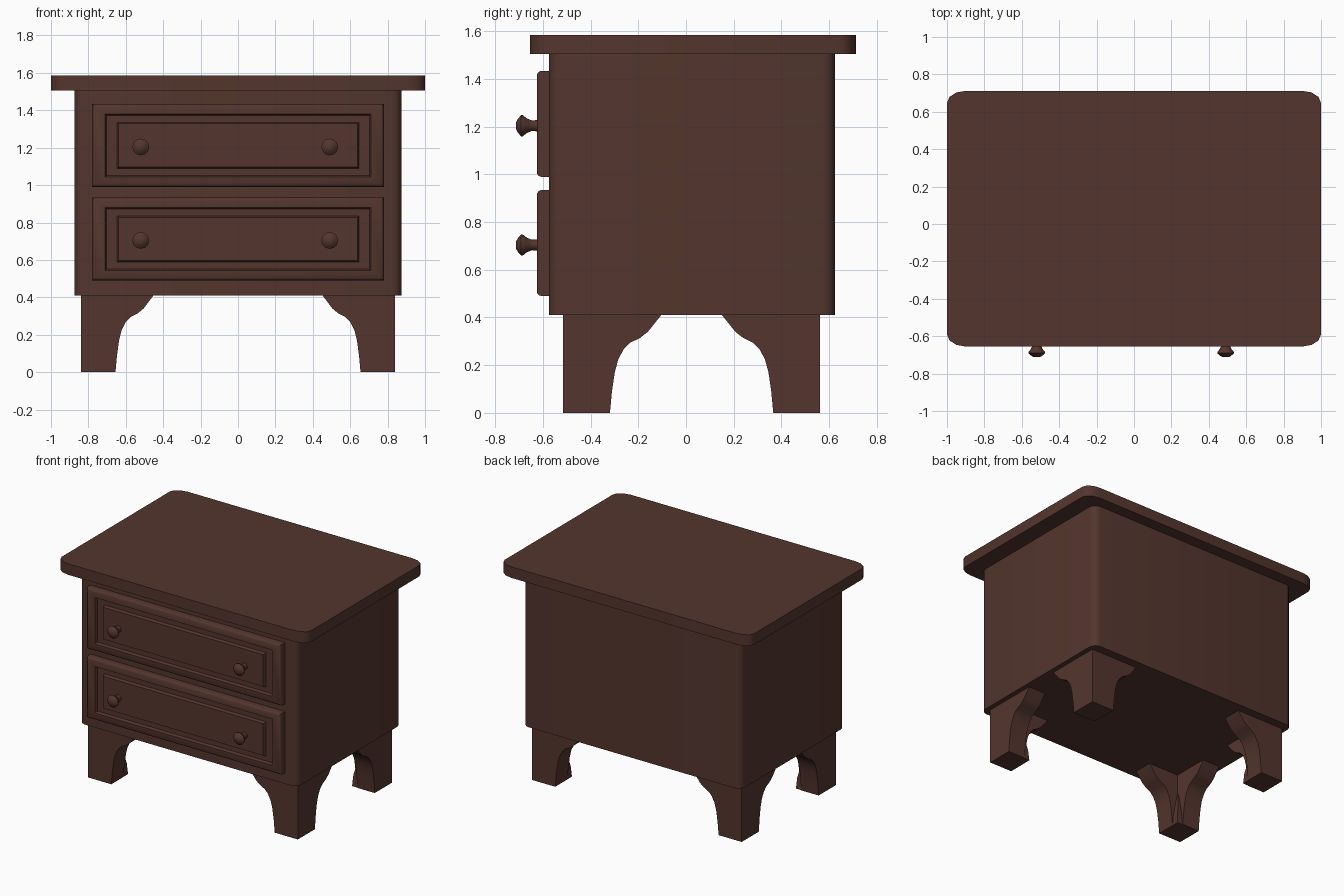
import bpy, bmesh, math

if "Cube" in bpy.data.objects:
    bpy.data.objects.remove(bpy.data.objects["Cube"])

wood = bpy.data.materials.new("dark_brown_wood")
wood.diffuse_color = (0.088, 0.036, 0.027, 1)
wood.use_nodes = True
wood.node_tree.nodes["Principled BSDF"].inputs["Base Color"].default_value = wood.diffuse_color


def finish(name, bm, angle=35):
    bmesh.ops.recalc_face_normals(bm, faces=bm.faces)
    me = bpy.data.meshes.new(name)
    bm.to_mesh(me)
    bm.free()
    me.materials.append(wood)
    ob = bpy.data.objects.new(name, me)
    bpy.context.collection.objects.link(ob)
    bpy.ops.object.select_all(action='DESELECT')
    ob.select_set(True)
    bpy.context.view_layer.objects.active = ob
    bpy.ops.object.shade_smooth_by_angle(angle=math.radians(angle))
    return ob


def loft(bm, rings):
    """Skin a list of equal-length point rings and cap both ends."""
    vs = [[bm.verts.new(p) for p in r] for r in rings]
    n = len(vs[0])
    for a, b in zip(vs, vs[1:]):
        for i in range(n):
            j = (i + 1) % n
            bm.faces.new((a[i], a[j], b[j], b[i]))
    bm.faces.new(vs[0])
    bm.faces.new(vs[-1])


def rounded_slab(name, x, y0, y1, z0, z1, rx, ry, seg):
    """Box with elliptically rounded vertical edges."""
    pts = []
    for q, (sx, cy) in enumerate([(1, y1 - ry), (-1, y1 - ry), (-1, y0 + ry), (1, y0 + ry)]):
        for k in range(seg + 1):
            a = math.pi / 2 * (q + k / seg)
            pts.append((sx * (x - rx) + rx * math.cos(a), cy + ry * math.sin(a)))
    bm = bmesh.new()
    loft(bm, [[(px, py, z) for px, py in pts] for z in (z0, z1)])
    return finish(name, bm, 50)


# Table top and carcass
rounded_slab("table_top", 1.0, -0.655, 0.712, 1.505, 1.585, 0.1, 0.065, 3)
rounded_slab("cabinet_body", 0.875, -0.575, 0.625, 0.41, 1.51, 0.055, 0.055, 5)

# Drawer fronts: rounded rim, groove and raised centre panel
DRAWER = [(0.78, 0.222, -0.57), (0.78, 0.222, -0.608), (0.776, 0.218, -0.618),
          (0.766, 0.208, -0.625), (0.71, 0.168, -0.625), (0.702, 0.160, -0.605),
          (0.648, 0.124, -0.605), (0.64, 0.116, -0.625)]
# Knob profile: (y, radius)
KNOB = [(-0.62, 0.024), (-0.645, 0.022), (-0.652, 0.024), (-0.668, 0.031),
        (-0.684, 0.044), (-0.691, 0.045), (-0.704, 0.030), (-0.712, 0.016)]

for label, z in (("lower", 0.712), ("upper", 1.212)):
    bm = bmesh.new()
    loft(bm, [[(sx * w, y, z + sz * h) for sx, sz in ((-1, -1), (1, -1), (1, 1), (-1, 1))]
              for w, h, y in DRAWER])
    finish(label + "_drawer", bm)
    for side, x in (("left", -0.52), ("right", 0.49)):
        bm = bmesh.new()
        loft(bm, [[(x + r * math.cos(t * math.pi / 6), y, z - 0.008 + r * math.sin(t * math.pi / 6))
                   for t in range(12)] for y, r in KNOB])
        finish(f"{label}_{side}_knob", bm, 40)

# Bracket legs: (distance from the outer edge, height) of the curved inner edge
CURVE = [(0.185, 0), (0.193, 0.09), (0.204, 0.17), (0.218, 0.225), (0.24, 0.268),
         (0.265, 0.294), (0.305, 0.315), (0.335, 0.340), (0.388, 0.41)]
THICK = 0.14

for fy, ly in (("front", -1), ("back", 1)):
    for fx, lx in (("left", -1), ("right", 1)):
        oy = -0.515 if ly < 0 else 0.562
        bm = bmesh.new()
        outline = [(0, 0)] + CURVE + [(0, 0.41)]
        # arm along x, arm along y
        loft(bm, [[(lx * (0.84 - d), oy - ly * t, z) for d, z in outline] for t in (0, THICK)])
        loft(bm, [[(lx * (0.84 - t), oy - ly * d * 1.06, z) for d, z in outline] for t in (0, THICK)])
        # square foot tapering into the inner fold
        loft(bm, [[(lx * (0.84 - a * s), oy - ly * b * s * 1.05, z)
                   for a, b in ((0.001, 0.001), (1, 0.001), (1, 1), (0.001, 1))]
                  for s, z in ((0.184, 0), (0.178, 0.08), (0.142, 0.26))])
        finish(f"{fy}_{fx}_leg", bm, 40)
